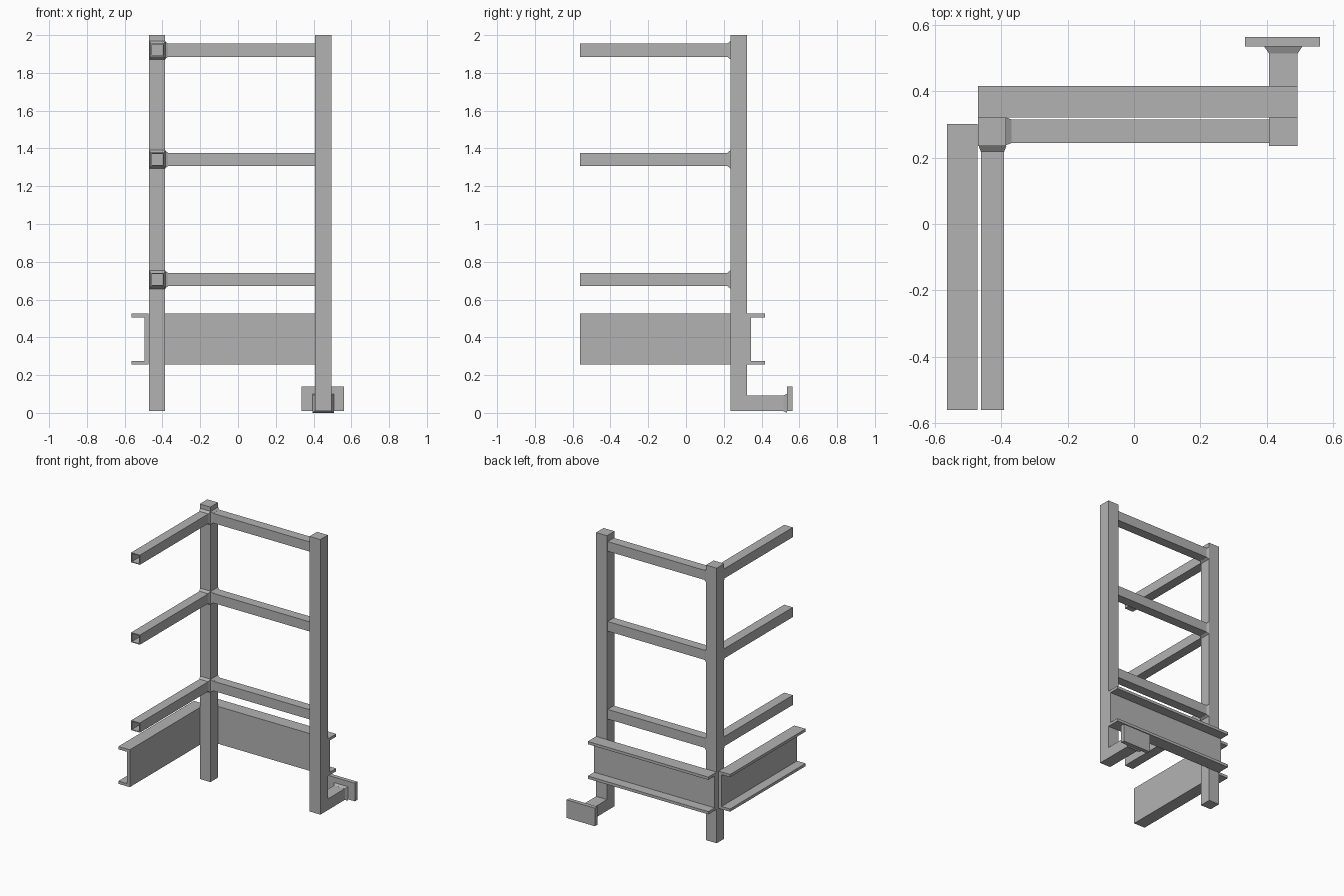
import bpy
import bmesh

if "Cube" in bpy.data.objects:
    bpy.data.objects.remove(bpy.data.objects["Cube"], do_unlink=True)

steel = bpy.data.materials.new("grey_steel")
steel.use_nodes = True
GREY = (0.45, 0.45, 0.45, 1)
steel.diffuse_color = GREY
steel.node_tree.nodes["Principled BSDF"].inputs["Base Color"].default_value = GREY


def finish(name, bm):
    bmesh.ops.recalc_face_normals(bm, faces=bm.faces)
    mesh = bpy.data.meshes.new(name)
    bm.to_mesh(mesh)
    bm.free()
    mesh.materials.append(steel)
    obj = bpy.data.objects.new(name, mesh)
    bpy.context.collection.objects.link(obj)
    return obj


def place(axis, a, t, z):
    """Point with length t along the axis, a across it."""
    return (t, a, z) if axis == "x" else (a, t, z)


def box(name, x, y, z):
    bm = bmesh.new()
    bmesh.ops.create_cube(bm, size=1)
    for v in bm.verts:
        for i, (lo, hi) in enumerate((x, y, z)):
            v.co[i] = lo if v.co[i] < 0 else hi
    return finish(name, bm)


def prism(name, axis, profile, start, end):
    """Extrude an (across, z) profile along x or y."""
    bm = bmesh.new()
    face = bm.faces.new([bm.verts.new(place(axis, a, start, z)) for a, z in profile])
    new = bmesh.ops.extrude_face_region(bm, geom=[face], use_keep_orig=True)["geom"]
    shift = place(axis, 0, end - start, 0)
    bmesh.ops.translate(bm, vec=shift, verts=[g for g in new if isinstance(g, bmesh.types.BMVert)])
    return finish(name, bm)


def square(a, z, ha, hz):
    return [(a - ha, z - hz), (a + ha, z - hz), (a + ha, z + hz), (a - ha, z + hz)]


def loft(name, axis, rings, closed):
    """Join four-sided rings given as (profile, position along axis)."""
    bm = bmesh.new()
    loops = [[bm.verts.new(place(axis, a, t, z)) for a, z in prof] for prof, t in rings]
    pairs = list(zip(loops, loops[1:]))
    if closed:
        pairs.append((loops[-1], loops[0]))
    else:
        bm.faces.new(loops[0])
        bm.faces.new(loops[-1])
    for p, q in pairs:
        for i in range(4):
            j = (i + 1) % 4
            bm.faces.new((p[i], p[j], q[j], q[i]))
    return finish(name, bm)


def tube(name, axis, a, z, start, end, half=0.035, wall=0.006):
    outer, inner = square(a, z, half, half), square(a, z, half - wall, half - wall)
    return loft(name, axis, [(outer, start), (outer, end), (inner, end), (inner, start)], True)


def weld(name, axis, a, z, wide_at, narrow_at, wide, narrow):
    return loft(name, axis, [(square(a, z, *wide), wide_at), (square(a, z, *narrow), narrow_at)], False)


def channel(name, axis, back, tip, start, end):
    """C-section beam with its web at back and flanges reaching to tip."""
    lo, hi, flange = 0.255, 0.525, 0.02
    web = back + (0.023 if tip > back else -0.023)
    profile = [(back, lo), (tip, lo), (tip, lo + flange), (web, lo + flange),
               (web, hi - flange), (tip, hi - flange), (tip, hi), (back, hi)]
    return prism(name, axis, profile, start, end)


# Upright posts
box("corner_post", (-0.471, -0.386), (0.236, 0.322), (0.01, 2.0))
box("end_post", (0.407, 0.494), (0.236, 0.322), (0.01, 2.0))

# Guard rails with weld collars at the corner post
for label, z in (("lower", 0.706), ("middle", 1.342), ("upper", 1.92)):
    tube(label + "_side_rail", "y", -0.427, z, -0.562, 0.236)
    tube(label + "_back_rail", "x", 0.28, z, -0.386, 0.407)
    weld(label + "_side_weld", "y", -0.427, z, 0.236, 0.219, (0.042, 0.049), (0.0355, 0.0355))
    weld(label + "_back_weld", "x", 0.28, z, -0.386, -0.37, (0.042, 0.046), (0.0355, 0.0355))

# Channel toe boards
channel("back_channel", "x", 0.322, 0.417, -0.471, 0.494)
channel("side_channel", "y", -0.473, -0.564, -0.562, 0.302)

# Foot bracket with mounting plate
box("bracket_arm", (0.407, 0.494), (0.322, 0.535), (0.01, 0.091))
weld("bracket_weld", "y", 0.4505, 0.0505, 0.535, 0.515, (0.057, 0.0505), (0.0435, 0.041))
box("mounting_plate", (0.335, 0.561), (0.535, 0.564), (0.01, 0.141))
